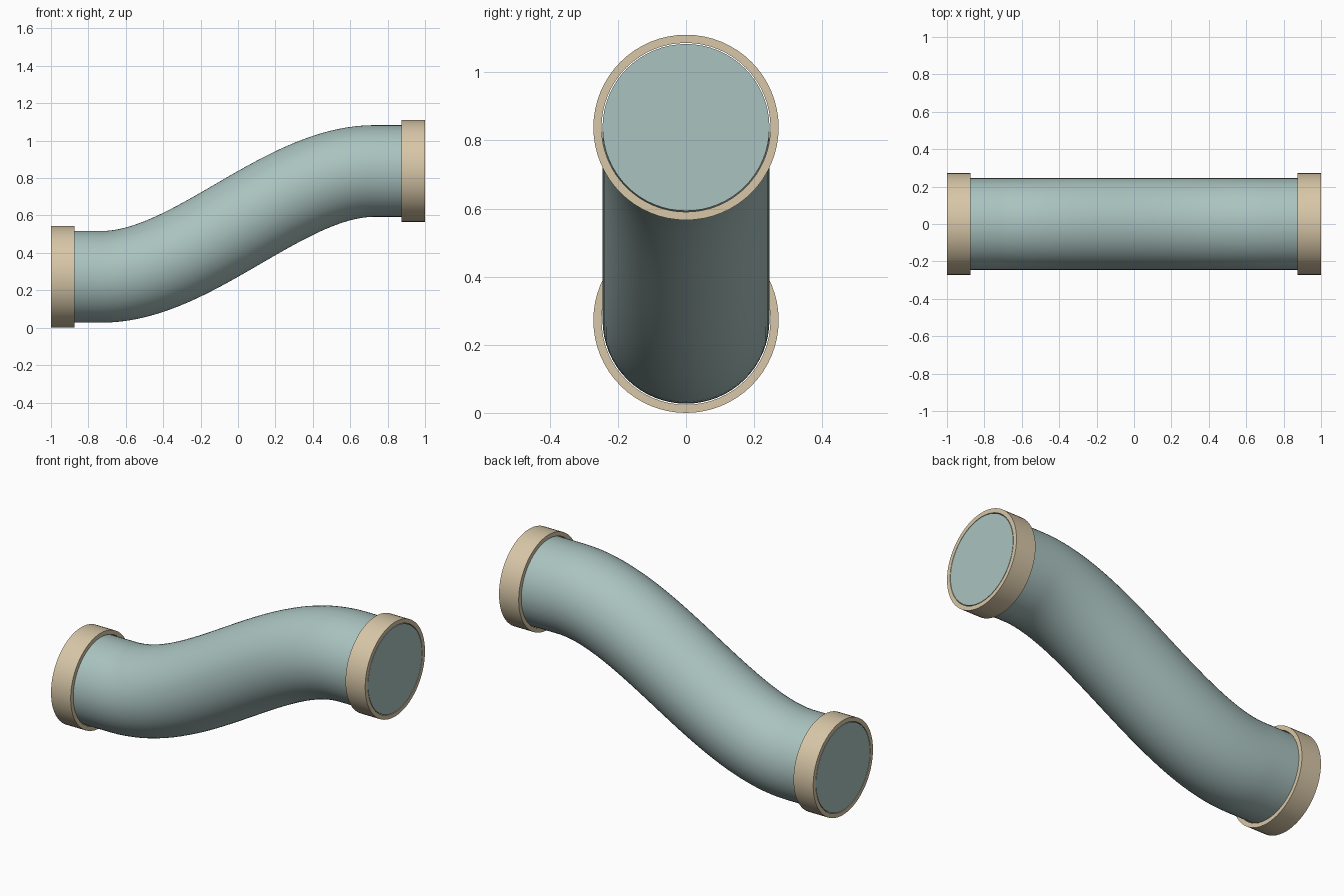
import bpy, bmesh, math
from mathutils import Vector

if "Cube" in bpy.data.objects:
    bpy.data.objects.remove(bpy.data.objects["Cube"])

SEG = 64
PIPE_R, RING_IN, RING_OUT = 0.245, 0.248, 0.272
LOW, HIGH = 0.272, 0.838      # centre heights of the two ends
BEND = 0.73                   # the S-bend spans -BEND..BEND
RING_W = 0.125


def material(name, color):
    m = bpy.data.materials.new(name)
    m.diffuse_color = (*color, 1)
    m.use_nodes = True
    m.node_tree.nodes["Principled BSDF"].inputs["Base Color"].default_value = m.diffuse_color
    return m


teal = material("pale teal", (0.40, 0.545, 0.525))
tan = material("sand", (0.685, 0.57, 0.39))


def build(name, rings, mat, capped):
    """Skin a list of (centre, tilt, radius) circles; cap the ends or close the loop."""
    bm = bmesh.new()
    loops = []
    for c, tilt, r in rings:
        up = Vector((-math.sin(tilt), 0, math.cos(tilt)))
        side = Vector((0, 1, 0))
        loops.append([bm.verts.new(c + r * (math.cos(a) * side + math.sin(a) * up))
                      for a in (2 * math.pi * i / SEG for i in range(SEG))])
    pairs = list(zip(loops, loops[1:]))
    if capped:
        bm.faces.new(loops[0])
        bm.faces.new(loops[-1])
    else:
        pairs.append((loops[-1], loops[0]))
    for a, b in pairs:
        for i in range(SEG):
            j = (i + 1) % SEG
            bm.faces.new((a[i], a[j], b[j], b[i]))
    bmesh.ops.recalc_face_normals(bm, faces=bm.faces)
    mesh = bpy.data.meshes.new(name)
    bm.to_mesh(mesh)
    bm.free()
    mesh.materials.append(mat)
    ob = bpy.data.objects.new(name, mesh)
    bpy.context.collection.objects.link(ob)
    bpy.ops.object.select_all(action='DESELECT')
    ob.select_set(True)
    bpy.context.view_layer.objects.active = ob
    bpy.ops.object.shade_smooth_by_angle(angle=math.radians(35))
    return ob


# Pipe: straight ends joined by an S-bend, sections square to the path
path = [(Vector((-1, 0, LOW)), 0, PIPE_R)]
N = 40
for k in range(N + 1):
    t = k / N
    x = -BEND + 2 * BEND * t
    z = LOW + (HIGH - LOW) * t * t * (3 - 2 * t)
    slope = (HIGH - LOW) * 6 * t * (1 - t) / (2 * BEND)
    path.append((Vector((x, 0, z)), math.atan(slope), PIPE_R))
path.append((Vector((1, 0, HIGH)), 0, PIPE_R))
build("pipe", path, teal, True)

# Collars: a flat-sided band around each end
for name, x0, z in (("lower_collar", -1, LOW), ("upper_collar", 1 - RING_W, HIGH)):
    a, b = Vector((x0, 0, z)), Vector((x0 + RING_W, 0, z))
    build(name, [(a, 0, RING_IN), (a, 0, RING_OUT), (b, 0, RING_OUT), (b, 0, RING_IN)],
          tan, False)
